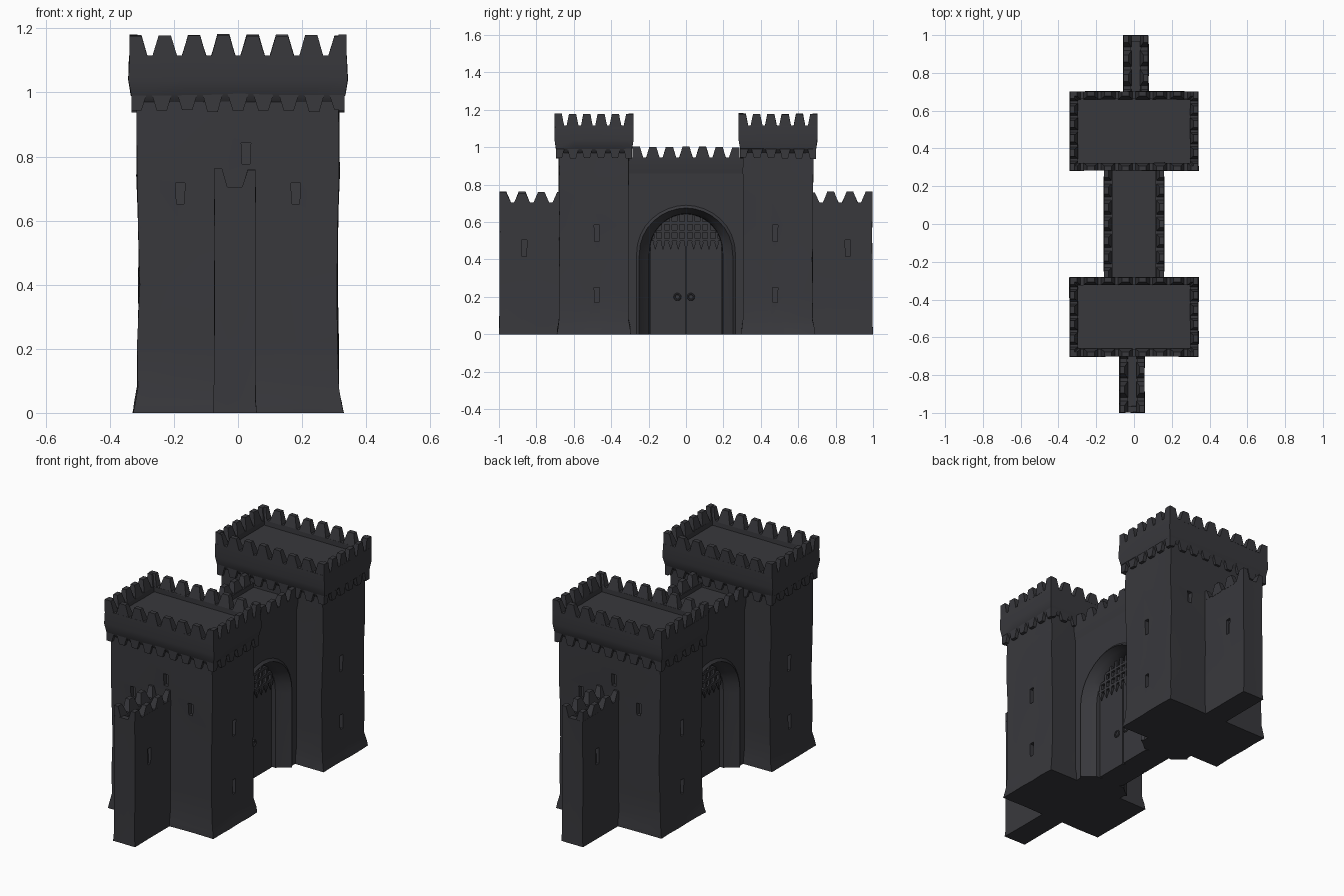
import bpy, bmesh, math, random
from mathutils import Vector

if "Cube" in bpy.data.objects:
    bpy.data.objects.remove(bpy.data.objects["Cube"])
random.seed(4)

stone = bpy.data.materials.new("charcoal stone")
stone.diffuse_color = (0.04, 0.04, 0.046, 1)
stone.use_nodes = True
stone.node_tree.nodes["Principled BSDF"].inputs["Base Color"].default_value = stone.diffuse_color


def finish(name, bm, turn, cutter=None):
    bmesh.ops.recalc_face_normals(bm, faces=bm.faces)
    me = bpy.data.meshes.new(name)
    bm.to_mesh(me)
    bm.free()
    me.materials.append(stone)
    ob = bpy.data.objects.new(name, me)
    bpy.context.collection.objects.link(ob)
    ob.rotation_euler.z = turn
    bpy.ops.object.select_all(action='DESELECT')
    ob.select_set(True)
    bpy.context.view_layer.objects.active = ob
    if cutter:
        cutter.hide_render = True
        m = ob.modifiers.new("windows", 'BOOLEAN')
        m.operation, m.solver, m.object = 'DIFFERENCE', 'EXACT', cutter
        bpy.context.view_layer.update()
        bpy.ops.object.modifier_apply(modifier="windows")
        bpy.data.objects.remove(cutter)
    bpy.ops.object.shade_smooth_by_angle(angle=math.radians(32))
    return ob


def stack(bm, rows, cx, cy, n=1, wobble=0.0):
    """Stacked rectangular rings (half x, half y, z), capped at both ends."""
    corners = [(-1, -1), (1, -1), (1, 1), (-1, 1)]
    loops = []
    for hx, hy, z in rows:
        loop = []
        for i in range(4):
            a, b = Vector(corners[i]), Vector(corners[(i + 1) % 4])
            for k in range(n):
                p = a.lerp(b, k / n)
                w = [random.uniform(-wobble, wobble) for _ in range(2)]
                loop.append(bm.verts.new((cx + p.x * hx + w[0], cy + p.y * hy + w[1], z)))
        loops.append(loop)
    for lo, hi in zip(loops, loops[1:]):
        for i in range(len(lo)):
            j = (i + 1) % len(lo)
            bm.faces.new((lo[i], lo[j], hi[j], hi[i]))
    bm.faces.new(loops[0])
    bm.faces.new(loops[-1])


def hull(bm, lower, upper):
    lo, hi = [[bm.verts.new(p) for p in q] for q in (lower, upper)]
    bm.faces.new(lo)
    bm.faces.new(hi)
    for i in range(4):
        j = (i + 1) % 4
        bm.faces.new((lo[i], lo[j], hi[j], hi[i]))


def teeth(bm, hx, hy, cx, cy, z0, z1, nx, ny, t, top):
    """Tapered blocks along the rectangle edges: nx along x, ny along y."""
    for count, h, other, along_x in ((nx, hx, hy, True), (ny, hy, hx, False)):
        for k in range(count):
            span = 2 * (h - top)
            c = -h + top + span * k / (count - 1)
            base = span / (count - 1) * 0.42
            for side in (-1, 1):
                quads = []
                for r, z, inner in ((base, z0, t), (top, z1, t * 0.6)):
                    a, b = max(c - r, -h), min(c + r, h)
                    o, i = side * other, side * (other - inner)
                    j = random.uniform(-0.004, 0.004)
                    q = [(a, o), (b, o), (b, i), (a, i)]
                    quads.append([(cx + u, cy + v, z + j) if along_x else (cx + v, cy + u, z + j)
                                  for u, v in q])
                hull(bm, *quads)


def slit_cutter(slits):
    """Window slits: x, y, z centre, half depth x, half depth y, half height."""
    bm = bmesh.new()
    for x, y, z, dx, dy, h in slits:
        hull(bm, [(x + a * dx * .8, y + b * dy * .8, z - h) for a, b in ((-1, -1), (1, -1), (1, 1), (-1, 1))],
             [(x + a * dx, y + b * dy, z + h) for a, b in ((-1, -1), (1, -1), (1, 1), (-1, 1))])
    return finish("slit_cutter", bm, 0)


def arch(w, spring, apex, x):
    """Pointed arch outline from right foot to left foot."""
    pts = [(x, w, 0)]
    right = [(w * math.cos(t) ** 1.05, spring + (apex - spring) * math.sin(t) ** 0.92)
             for t in [math.pi / 2 * k / 8 for k in range(8)]]
    pts += [(x, y, z) for y, z in right] + [(x, 0, apex)]
    pts += [(x, -y, z) for y, z in reversed(right)] + [(x, -w, 0)]
    return pts


T = 0.492  # tower centre
for tag, turn in (("rear", 0), ("front", math.pi)):
    # tower shaft with window slits
    bm = bmesh.new()
    rows = [(.328, .197, 0), (.322, .194, .03), (.313, .186, .08), (.312, .186, .22), (.309, .185, .4),
            (.310, .185, .58), (.315, .187, .74), (.314, .187, .88), (.314, .187, 1.0)]
    stack(bm, rows, 0, T, 5, 0.003)
    slits = [(s * .315, T - .015, z, .03, .014, h) for s in (1, -1) for z, h in ((.54, .045), (.21, .04))]
    slits += [(x, T + .187, z, .015, .03, .033) for x, z in ((-.18, .685), (.18, .685), (-.025, .81))]
    cut = slit_cutter(slits)
    cut_mat = cut.rotation_euler
    cut_mat.z = turn
    finish(tag + "_tower", bm, turn, cut)

    # tower crown: flared parapet, sunk roof, merlons and corbels
    bm = bmesh.new()
    stack(bm, [(.314, .187, .97), (.334, .203, .992), (.342, .211, 1.04), (.339, .21, 1.115),
               (.298, .169, 1.115), (.298, .169, 1.085)], 0, T, 4, 0.0015)
    teeth(bm, .339, .21, 0, T, 1.112, 1.178, 8, 6, .042, .019)
    teeth(bm, .333, .203, 0, T, 1.0, .942, 9, 6, .03, .016)
    finish(tag + "_tower_crown", bm, turn)

    # low side wall
    bm = bmesh.new()
    stack(bm, [(.068, .175, 0), (.065, .173, .04), (.064, .171, .3), (.063, .17, .55), (.065, .172, .705),
               (.026, .14, .705), (.026, .14, .685)], .01, .825, 3, 0.0012)
    cut = slit_cutter([(.01 + s * .065, .865, .46, .02, .015, .045) for s in (1, -1)])
    cut.rotation_euler.z = turn
    finish(tag + "_side_wall", bm, turn, cut)
    bm = bmesh.new()
    teeth(bm, .065, .172, .01, .825, .702, .76, 0, 4, .042, .018)
    finish(tag + "_side_merlons", bm, turn)

    # gate face: wall with splayed pointed arch and door panel
    bm = bmesh.new()
    X = .15
    outline = [(X, -.32, 0), (X, -.32, .92), (X, .32, .92), (X, .32, 0)]
    rings = [arch(.265, .42, .69, X), arch(.25, .42, .675, X + .012), arch(.225, .42, .66, .125),
             arch(.197, .43, .645, .095), arch(.195, .43, .643, .06)]
    vo = [bm.verts.new(p) for p in outline]
    vr = [[bm.verts.new(p) for p in r] for r in rings]
    bm.faces.new(vo + vr[0])
    for a, b in zip(vr, vr[1:]):
        for i in range(len(a) - 1):
            bm.faces.new((a[i], a[i + 1], b[i + 1], b[i]))
    bm.faces.new(vr[-1])
    back = [bm.verts.new((0, y, z)) for y, z in ((-.32, 0), (-.32, .92), (.32, .92), (.32, 0))]
    bm.faces.new((vo[1], vo[2], back[2], back[1]))
    bm.faces.new([back[0], vo[0]] + [r[-1] for r in vr] + [r[0] for r in reversed(vr)] + [vo[3], back[3]])
    finish(tag + "_gate_wall", bm, turn)

    # double door leaves
    bm = bmesh.new()
    for s in (-1, 1):
        stack(bm, [(.01, .093, 0), (.01, .093, .5)], .066, s * .0965)
    finish(tag + "_door_leaves", bm, turn)

    # portcullis bars with spikes
    bm = bmesh.new()
    for k in range(-4, 5):
        y = k * .041
        top = .43 + .213 * math.sqrt(max(0, 1 - (abs(y) / .195) ** 2))
        stack(bm, [(.001, .001, .452), (.008, .012, .49), (.007, .007, .5), (.007, .007, top)], .088, y)
    for z in (.505, .55, .595):
        w = .195 * math.sqrt(1 - ((z - .43) / .213) ** 2)
        stack(bm, [(.007, w, z - .007), (.007, w, z + .007)], .088, 0)
    finish(tag + "_portcullis", bm, turn)

    # door ring handles
    for s in (-1, 1):
        p = Vector((.08, s * .036 - .01, .2))
        if turn:
            p.x, p.y = -p.x, -p.y
        bpy.ops.mesh.primitive_torus_add(major_radius=.016, minor_radius=.005, major_segments=12,
                                         minor_segments=6, location=p, rotation=(0, math.pi / 2, 0))
        ring = bpy.context.object
        ring.name = tag + "_door_ring"
        ring.data.materials.append(stone)

# gate parapet
bm = bmesh.new()
stack(bm, [(.148, .33, .85), (.158, .33, .9), (.16, .33, .945), (.115, .31, .945), (.115, .31, .92)], 0, 0, 4)
teeth(bm, .16, .285, 0, 0, .942, 1.0, 0, 7, .042, .019)
finish("gate_parapet", bm, 0)
